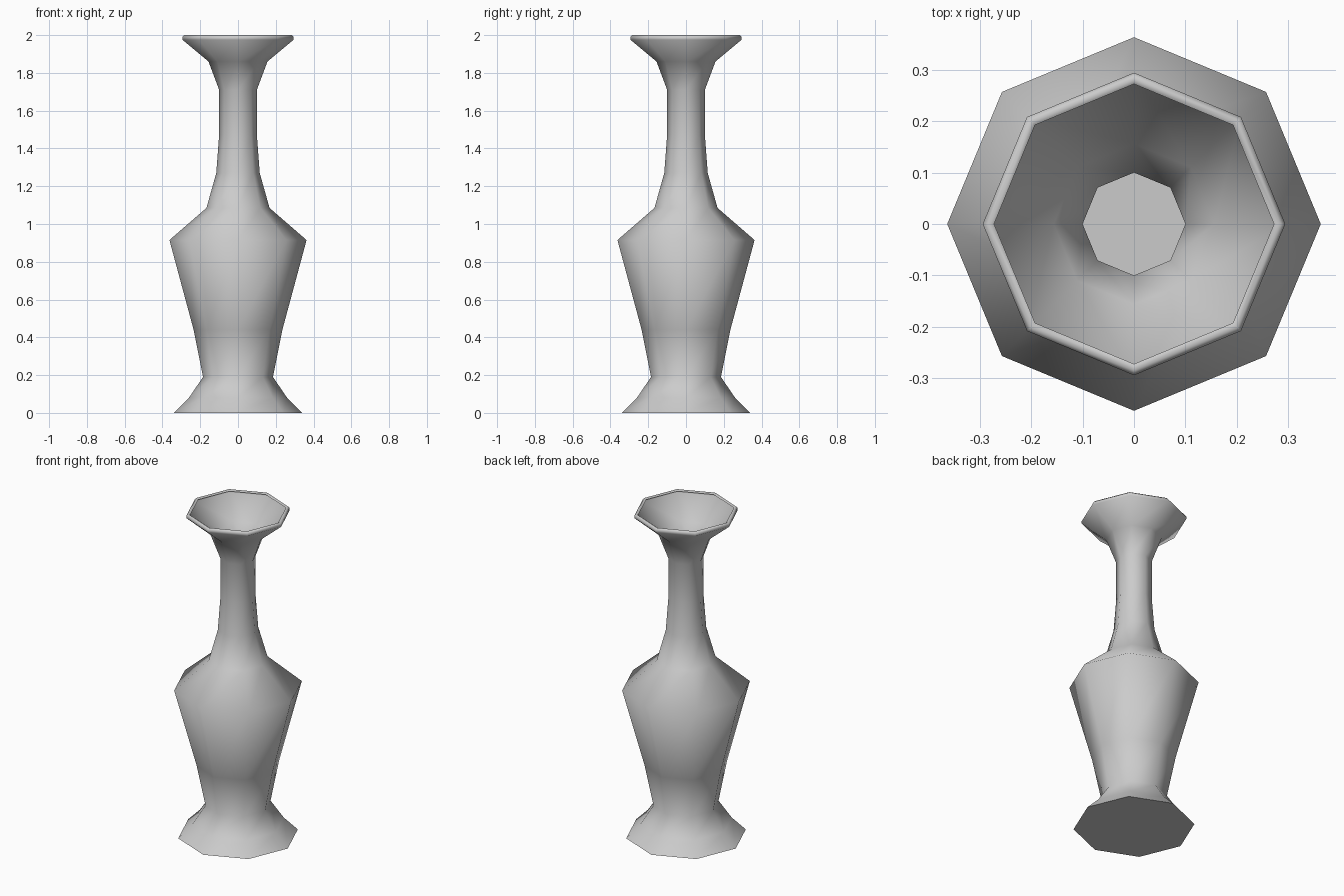
import bpy, bmesh
from math import cos, sin, pi

if "Cube" in bpy.data.objects:
    bpy.data.objects.remove(bpy.data.objects["Cube"])

SIDES = 8
# Profile from foot to lip: (radius, height)
PROFILE = [(0.34, 0.0), (0.26, 0.08), (0.185, 0.19), (0.235, 0.44),
           (0.363, 0.915), (0.167, 1.085), (0.115, 1.27), (0.10, 1.47),
           (0.10, 1.71), (0.156, 1.86), (0.294, 1.975), (0.294, 1.99),
           (0.284, 2.0), (0.272, 1.992)]

bm = bmesh.new()
rings = [[bm.verts.new((r * cos(2 * pi * i / SIDES), r * sin(2 * pi * i / SIDES), z))
          for i in range(SIDES)] for r, z in PROFILE]

# Smooth thin wall, open at the mouth
for low, high in zip(rings, rings[1:]):
    for i in range(SIDES):
        j = (i + 1) % SIDES
        bm.faces.new((low[i], low[j], high[j], high[i])).smooth = True

# Flat base
bm.faces.new(rings[0][::-1])
for e in bm.edges:
    if all(v in rings[0] for v in e.verts):
        e.smooth = False

mesh = bpy.data.meshes.new("vase")
bm.to_mesh(mesh)
bm.free()
vase = bpy.data.objects.new("vase", mesh)
bpy.context.collection.objects.link(vase)
